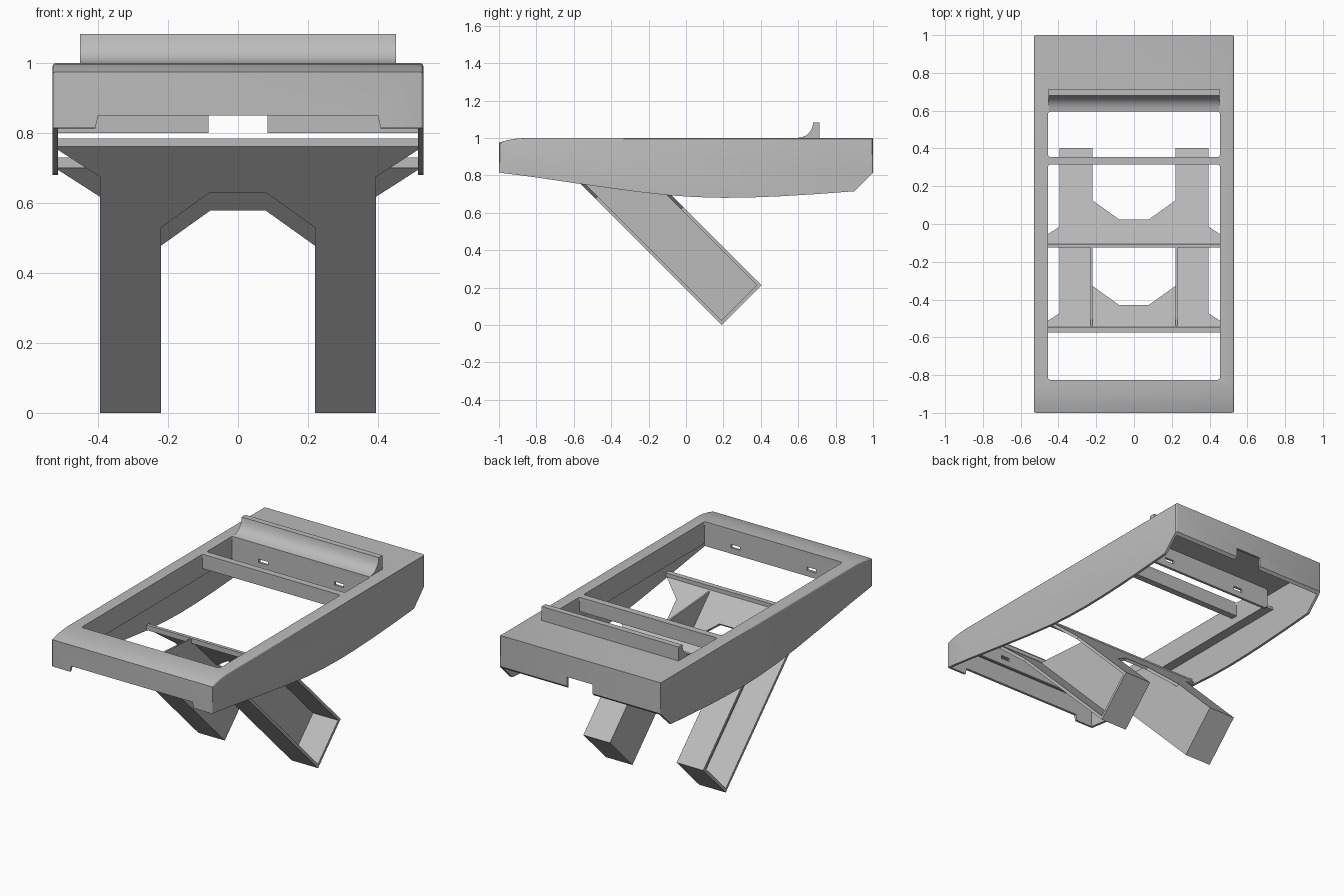
import bpy, bmesh
from mathutils import Vector

cube = bpy.data.objects.get("Cube")
if cube:
    bpy.data.objects.remove(cube, do_unlink=True)

grey = bpy.data.materials.new("plain_grey")
grey.use_nodes = True
COLOUR = (0.5, 0.5, 0.5, 1)
grey.diffuse_color = COLOUR
grey.node_tree.nodes["Principled BSDF"].inputs["Base Color"].default_value = COLOUR


def prism(name, points, direction):
    """Extrude a closed outline of 3D points along a direction."""
    bm = bmesh.new()
    face = bm.faces.new([bm.verts.new(p) for p in points])
    new = bmesh.ops.extrude_face_region(bm, geom=[face])["geom"]
    bmesh.ops.translate(bm, vec=Vector(direction),
                        verts=[v for v in new if isinstance(v, bmesh.types.BMVert)])
    bmesh.ops.recalc_face_normals(bm, faces=bm.faces)
    mesh = bpy.data.meshes.new(name)
    bm.to_mesh(mesh)
    bm.free()
    mesh.materials.append(grey)
    ob = bpy.data.objects.new(name, mesh)
    bpy.context.collection.objects.link(ob)
    return ob


def side_prism(name, profile, x0, x1):
    return prism(name, [(x0, y, z) for y, z in profile], (x1 - x0, 0, 0))


def box(name, x0, x1, y0, y1, z0, z1):
    return side_prism(name, [(y0, z0), (y1, z0), (y1, z1), (y0, z1)], x0, x1)


def bevel(ob, width, segments, test):
    """Round the edges chosen by a test on their two end points."""
    bm = bmesh.new()
    bm.from_mesh(ob.data)
    edges = [e for e in bm.edges if test(e.verts[0].co, e.verts[1].co)]
    bmesh.ops.bevel(bm, geom=edges, offset=width, segments=segments,
                    profile=0.5, affect='EDGES')
    bm.to_mesh(ob.data)
    bm.free()


def cut(ob, cutters):
    """Apply boolean cuts and delete the cutters."""
    bpy.context.view_layer.objects.active = ob
    for c in cutters:
        mod = ob.modifiers.new("cut", 'BOOLEAN')
        mod.object = c
        mod.solver = 'EXACT'
        bpy.ops.object.modifier_apply(modifier=mod.name)
        bpy.data.objects.remove(c, do_unlink=True)


def smooth(ob):
    bpy.ops.object.select_all(action='DESELECT')
    ob.select_set(True)
    bpy.context.view_layer.objects.active = ob
    bpy.ops.object.shade_smooth_by_angle(angle=0.5)


def upright(a, b):
    return abs(a.x - b.x) < 1e-4 and abs(a.y - b.y) < 1e-4


# Shell: side profile with a domed front edge and a bellied lower edge
W, T = 0.53, 0.015
top = [(-1, 0.975), (-0.96, 0.987), (-0.91, 0.996), (-0.85, 1.0), (1, 1)]
under = [(1, 0.815), (0.9, 0.715), (0.7, 0.7), (0.5, 0.688), (0.35, 0.682),
         (0.2, 0.68), (0.05, 0.684), (-0.1, 0.694), (-0.3, 0.717),
         (-0.55, 0.752), (-0.8, 0.789), (-1, 0.815)]
shell = side_prism("shell", top + under, -W, W)
bevel(shell, 0.01, 3, lambda a, b: upright(a, b) or
      (abs(a.x - b.x) < 1e-4 and min(a.z, b.z) > 0.97))

cavity = side_prism("cavity", [(-1 + T, 0.6), (1 - T, 0.6), (1 - T, 0.98),
                               (-0.87, 0.98), (-1 + T, 0.96)], T - W, W - T)
front_notch = prism("front_notch", [(x, -1.1, z) for x, z in (
    (-0.415, 0.75), (-0.41, 0.805), (-0.4, 0.85), (0.4, 0.85),
    (0.41, 0.805), (0.415, 0.75))], (0, 0.15, 0))
back_notch = box("back_notch", -0.085, 0.085, 0.95, 1.1, 0.7, 0.87)
# Two windows in the top, leaving a crossbar between them
X = 0.455
windows = []
for y0, y1 in ((-0.825, 0.315), (0.355, 0.595)):
    window = box("window", -X, X, y0, y1, 0.9, 1.1)
    bevel(window, 0.012, 3, upright)
    windows.append(window)
cut(shell, [cavity, front_notch, back_notch] + windows)
smooth(shell)

# Crossbar and the rim walls hanging under the window edges
box("crossbar", -X - 0.005, X + 0.005, 0.315, 0.355, 0.915, 0.999)
for s, side in ((1, "left"), (-1, "right")):
    box(side + "_rim", *sorted((s * X, s * (X + T))), -0.835, 0.605, 0.87, 0.985)
    box(side + "_rail", *sorted((s * (X + T), s * (W - T))), -0.8, 0.6, 0.87, 0.885)
for name, y0, y1 in (("front_rim", -0.84, -0.825), ("back_rim", 0.595, 0.61)):
    rim = box(name, -X, X, y0, y1, 0.855, 0.985)
    cut(rim, [box("slot", x - 0.03, x + 0.03, y0 - 0.1, y1 + 0.1, 0.89, 0.91)
              for x in (-0.25, 0.25)])

# Raised scoop behind the rear window
scoop = side_prism("scoop", [(0.595, 0.99), (0.595, 1.0), (0.62, 1.004), (0.645, 1.015),
                             (0.662, 1.032), (0.675, 1.055), (0.68, 1.083),
                             (0.715, 1.083), (0.715, 0.99)], -0.452, 0.452)
smooth(scoop)

# Stand: two parallel sloping plates with flared tops and an arch between the legs
IN, OUT, EDGE, P = 0.22, 0.395, 0.515, 0.012


def stand_plate(name, total, foot, arch, flare, head, inward):
    """A sloping plate on y + z = total, outlined by heights."""
    half = [(0.08, arch), (IN, arch - 0.1), (IN, foot), (OUT, foot),
            (OUT, flare), (EDGE, flare + 0.077), (EDGE, head)]
    outline = half + [(-x, z) for x, z in reversed(half)]
    return prism(name, [(x, total - z, z) for x, z in outline],
                 (0, inward * P, inward * P))


stand_plate("stand_front_plate", 0.19, 0.0, 0.63, 0.675, 0.765, 1)
stand_plate("stand_back_plate", 0.615, 0.2125, 0.59, 0.63, 0.72, -1)
box("stand_front_lip", -EDGE, EDGE, -0.575, -0.545, 0.762, 0.785)
box("stand_back_lip", -EDGE, EDGE, -0.125, -0.105, 0.70, 0.73)

# Inner leg walls and foot caps; the outer sides stay open
wall = [(0.19, 0.002), (0.4, 0.2125), (-0.11, 0.725), (-0.56, 0.755)]
cap = [(0.19, 0.0), (0.4025, 0.2125), (0.39, 0.225), (0.1775, 0.0125)]
for s, side in ((1, "left"), (-1, "right")):
    side_prism(side + "_leg_wall", wall, s * IN, s * (IN + 0.01))
    side_prism(side + "_foot_cap", cap, s * IN, s * OUT)
